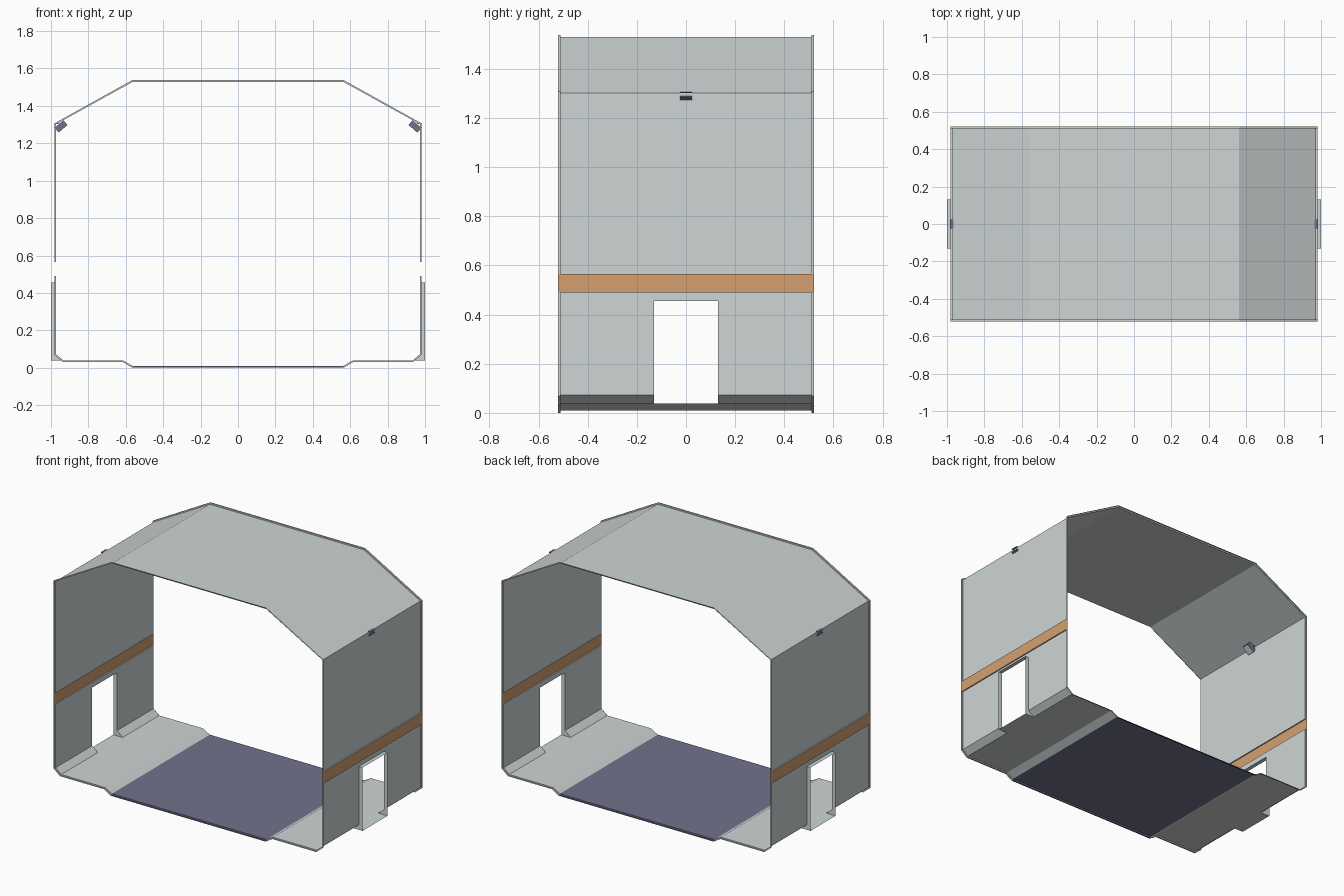
import bpy, bmesh, math
from mathutils import Matrix, Vector

if "Cube" in bpy.data.objects:
    bpy.data.objects.remove(bpy.data.objects["Cube"])


def mat(name, rgb):
    m = bpy.data.materials.new(name)
    m.diffuse_color = (*rgb, 1)
    m.use_nodes = True
    m.node_tree.nodes["Principled BSDF"].inputs["Base Color"].default_value = m.diffuse_color
    return m


GREY = mat("pale grey panel", (0.62, 0.66, 0.66))
BLUE = mat("slate blue", (0.165, 0.17, 0.265))
ORANGE = mat("orange stripe", (0.66, 0.35, 0.16))

END, LIP = 0.52, 0.51      # outer end of the raised rim, and where it begins
DOOR, DOOR_TOP, FLOOR = 0.13, 0.455, 0.038
XI, XO = 0.973, 0.981      # recessed wall skin, rim and stripe


def finish(name, bm, mats, mirror=True):
    bmesh.ops.remove_doubles(bm, verts=bm.verts, dist=0.0001)
    me = bpy.data.meshes.new(name)
    bm.to_mesh(me)
    bm.free()
    for m in mats:
        me.materials.append(m)
    ob = bpy.data.objects.new(name, me)
    bpy.context.collection.objects.link(ob)
    if mirror:
        ob.modifiers.new("mirror", 'MIRROR')
    return ob


def skin(inner, outer):
    """Thin sheet along y: inner profile in the middle, outer profile as a rim at each end."""
    rows = [(outer, -END), (outer, -LIP), (inner, -LIP), (inner, -DOOR),
            (inner, DOOR), (inner, LIP), (outer, LIP), (outer, END)]
    bm = bmesh.new()
    grid = [[bm.verts.new((x, y, z)) for x, z in prof] for prof, y in rows]
    for a, b in zip(grid, grid[1:]):
        for i in range(len(a) - 1):
            bm.faces.new((a[i], a[i + 1], b[i + 1], b[i]))
    return bm


# sunken middle floor
finish("floor_panel", skin([(0, .010), (.563, .010)], [(0, 0), (.565, 0)]), [BLUE])

# ramp and raised side floor
finish("side_floor", skin([(.563, .010), (.612, FLOOR), (.932, FLOOR)],
                          [(.565, 0), (.615, .030), (.935, .030)]), [GREY])

# wall with kerb, doorway and proud stripe
wall_in = [(.932, FLOOR), (XI, .072), (XI, DOOR_TOP), (XI, .49), (XO, .49),
           (XO, .565), (XI, .565), (XI, 1.302)]
wall_out = [(.935, .030), (XO, .068)] + [(XO, z) for _, z in wall_in[2:7]] + [(XO, 1.307)]
bm = skin(wall_in, wall_out)
hole = []
for f in bm.faces:
    c = f.calc_center_median()
    if abs(c.y) < 0.01 and c.z < DOOR_TOP:
        hole.append(f)
    f.material_index = int(.50 < c.z < .55)
bmesh.ops.delete(bm, geom=hole, context='FACES')
finish("wall", bm, [GREY, ORANGE])

# sloped and flat roof
finish("roof", skin([(XI, 1.302), (.562, 1.529), (0, 1.529)],
                    [(XO, 1.307), (.565, 1.538), (0, 1.538)]), [GREY])

# doorway lining: threshold, jambs closing the kerb ends, lintel
bm = bmesh.new()


def face(*pts):
    bm.faces.new([bm.verts.new(p) for p in pts])


for z, x0 in ((FLOOR, .932), (DOOR_TOP, XI)):
    face((x0, -DOOR, z), (1, -DOOR, z), (1, DOOR, z), (x0, DOOR, z))
for y in (-DOOR, DOOR):
    face((.932, y, FLOOR), (1, y, FLOOR), (1, y, DOOR_TOP), (XI, y, DOOR_TOP), (XI, y, .072))
finish("door_lining", bm, [GREY])

# ceiling lamp: tilted casing with a pale face looking down into the room
bm = bmesh.new()
bmesh.ops.create_cube(bm, size=1, matrix=Matrix.Translation((.946, 0, 1.290))
                      @ Matrix.Rotation(math.radians(40), 4, 'Y')
                      @ Matrix.Diagonal((.062, .05, .033, 1)))
bm.normal_update()
down = Vector((-.65, 0, -.76))
lens = [f for f in bm.faces if f.normal.dot(down) > .9]
bmesh.ops.inset_region(bm, faces=lens, thickness=.004)
for f in lens:
    f.material_index = 1
finish("lamp", bm, [BLUE, GREY])

# lamp bracket plates passing through the wall
bm = bmesh.new()
for z in (1.283, 1.304):
    bmesh.ops.create_cube(bm, size=1, matrix=Matrix.Translation((.969, 0, z))
                          @ Matrix.Diagonal((.028, .05, .004, 1)))
finish("lamp_bracket", bm, [BLUE])
